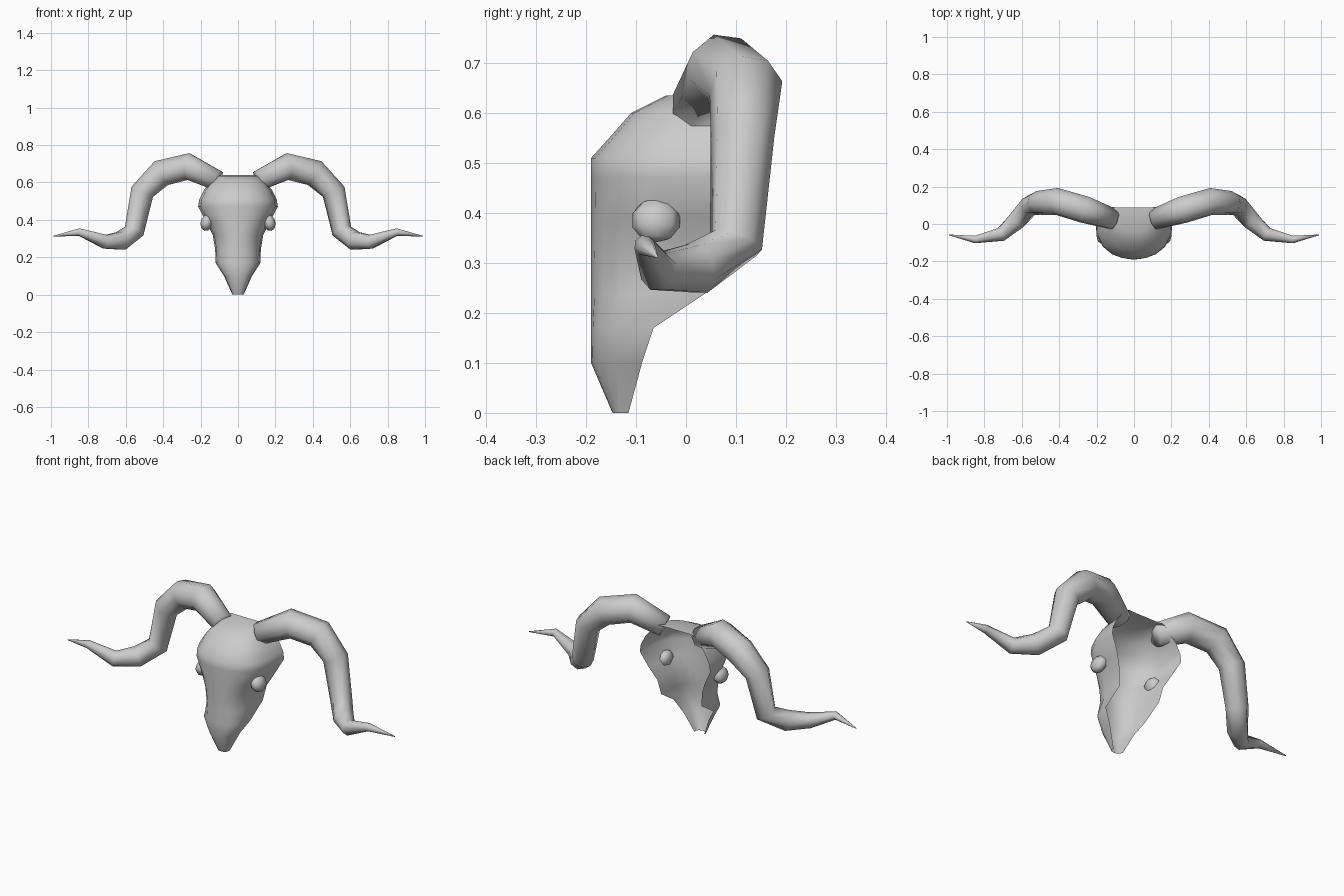
import bpy, bmesh, math
from mathutils import Vector, Matrix

cube = bpy.data.objects.get("Cube")
if cube:
    bpy.data.objects.remove(cube, do_unlink=True)

bone = bpy.data.materials.new("bone_grey")
bone.use_nodes = True
GREY = (0.6, 0.6, 0.6, 1)
bone.diffuse_color = GREY
bone.node_tree.nodes["Principled BSDF"].inputs["Base Color"].default_value = GREY


def finish(bm, name, outward=None):
    """Turn a half model into a smooth, mirrored object."""
    bmesh.ops.remove_doubles(bm, verts=bm.verts, dist=0.0005)
    bmesh.ops.recalc_face_normals(bm, faces=bm.faces)
    if outward:
        score = sum(f.normal.dot(outward) * f.calc_area() for f in bm.faces)
        if score < 0:
            bmesh.ops.reverse_faces(bm, faces=bm.faces)
    for f in bm.faces:
        f.smooth = True
    mesh = bpy.data.meshes.new(name)
    bm.to_mesh(mesh)
    bm.free()
    mesh.materials.append(bone)
    obj = bpy.data.objects.new(name, mesh)
    bpy.context.scene.collection.objects.link(obj)
    mirror = obj.modifiers.new("mirror", 'MIRROR')
    mirror.use_clip = True
    mirror.merge_threshold = 0.001
    return obj


def skin(bm, rows, closed):
    """Bridge successive rows of points with quads."""
    grid = [[bm.verts.new(p) for p in row] for row in rows]
    count = len(rows[0])
    for a, b in zip(grid, grid[1:]):
        for i in range(count if closed else count - 1):
            j = (i + 1) % count
            bm.faces.new((a[i], a[j], b[j], b[i]))
    return grid


# Skull shell, open at the back: height, half width, front y, back y
levels = [
    (0.0, 0.03, -0.147, -0.115), (0.10, 0.075, -0.19, -0.088),
    (0.17, 0.12, -0.19, -0.065), (0.24, 0.122, -0.19, 0.04),
    (0.32, 0.135, -0.19, 0.055), (0.39, 0.17, -0.19, 0.08),
    (0.47, 0.213, -0.19, 0.095), (0.51, 0.207, -0.19, 0.095),
    (0.56, 0.182, -0.145, 0.095), (0.60, 0.15, -0.11, 0.09),
    (0.635, 0.115, -0.04, 0.09), (0.64, 0.10, 0.087, 0.09),
]
arc = [(0, 0), (0.3, 0.03), (0.55, 0.1), (0.78, 0.24), (0.94, 0.48), (1, 1)]
rows = [[(u * w, f + v * (b - f), z) for u, v in arc] for z, w, f, b in levels]
bm = bmesh.new()
skin(bm, rows, False)
finish(bm, "skull", Vector((0.5, -1, 0)))

# Brow bumps around the eyes
bm = bmesh.new()
bmesh.ops.create_uvsphere(
    bm, u_segments=8, v_segments=5, radius=1,
    matrix=Matrix.Translation((0.167, -0.06, 0.385))
    @ Matrix.Rotation(math.radians(-15), 4, 'Y')
    @ Matrix.Diagonal((0.034, 0.05, 0.045, 1)))
finish(bm, "eye_sockets")

# Horns: centre point and radius along the curl
path = [
    ((0.11, 0.025, 0.61), 0.058), ((0.265, 0.077, 0.685), 0.075),
    ((0.41, 0.12, 0.65), 0.074), ((0.512, 0.113, 0.55), 0.064),
    ((0.555, 0.1, 0.34), 0.055), ((0.625, 0.02, 0.288), 0.053),
    ((0.71, -0.055, 0.283), 0.04), ((0.85, -0.083, 0.335), 0.021),
    ((0.99, -0.058, 0.312), 0.002),
]
SIDES = 8
points = [Vector(p) for p, r in path]
rings = []
side = Vector((0, 1, 0))
for i, (p, r) in enumerate(path):
    before, after = points[max(i - 1, 0)], points[min(i + 1, len(path) - 1)]
    tangent = (after - before).normalized()
    side = (side - tangent * side.dot(tangent)).normalized()
    up = tangent.cross(side)
    turns = [2 * math.pi * (k + 0.5) / SIDES for k in range(SIDES)]
    rings.append([points[i] + (side * math.cos(t) + up * math.sin(t)) * r
                  for t in turns])
bm = bmesh.new()
grid = skin(bm, rings, True)
bm.faces.new(grid[0])
bm.faces.new(grid[-1])
finish(bm, "horns")
